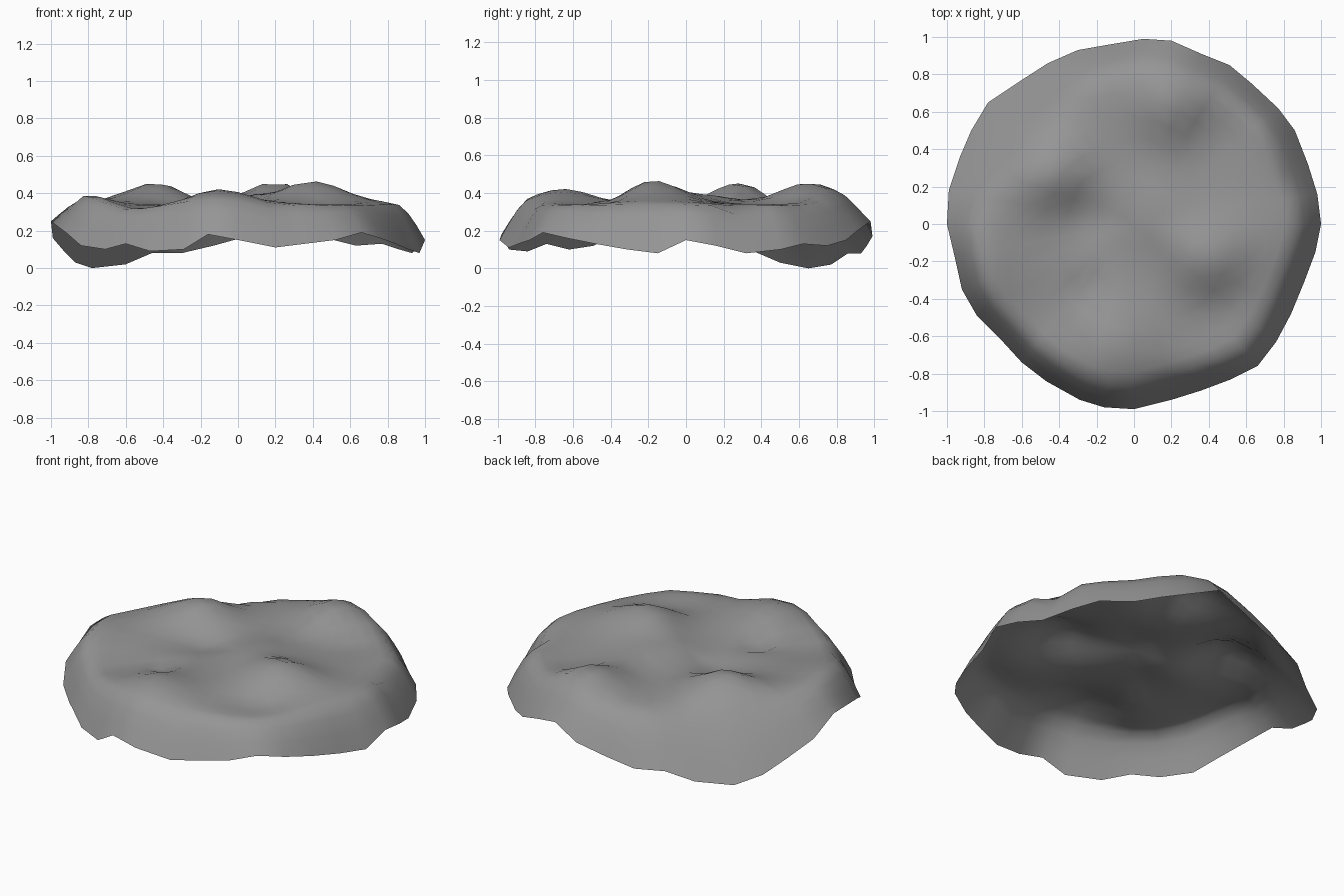
import bpy, bmesh, math

# Uneven rim of the open stone cap: x, y, z going counter-clockwise
RIM = [(1, 0, .15), (.98, .16, .12), (.93, .32, .08), (.86, .5, .1), (.77, .62, .13),
       (.63, .75, .12), (.51, .85, .15), (.36, .91, .2), (.2, .98, .25), (.05, .99, .17),
       (-.13, .96, .12), (-.3, .93, .08), (-.46, .86, .08), (-.6, .77, .02), (-.78, .65, 0),
       (-.87, .5, .03), (-.93, .36, .09), (-.99, .18, .16), (-1, 0, .25), (-.96, -.17, .22),
       (-.92, -.35, .19), (-.84, -.49, .12), (-.71, -.62, .1), (-.6, -.74, .13),
       (-.47, -.84, .09), (-.29, -.94, .1), (-.16, -.98, .18), (0, -.99, .15), (.2, -.94, .11),
       (.36, -.89, .13), (.52, -.83, .15), (.66, -.76, .19), (.76, -.63, .16), (.84, -.48, .13),
       (.91, -.31, .1), (.97, -.15, .08)]

# Bumps and hollows on the top: x, y, height, spread
BUMPS = [(.39, -.18, .12, .15), (-.42, .27, .11, .13), (.2, .65, .12, .15), (-.1, -.65, .08, .15),
         (-.84, -.15, .05, .12), (-.78, -.36, .03, .1), (-.48, -.5, -.03, .14),
         (-.25, .06, -.04, .12), (.45, -.43, -.03, .1), (.4, .5, -.03, .1),
         (-.26, -.36, -.04, .05), (.62, -.1, .02, .13), (-.63, .2, .03, .13),
         (.12, .08, .05, .14)]
# Small dents in the sloping side
DENTS = [(.84, .27, -.07, .05), (.14, -.86, -.06, .05)]
RINGS = [.12, .24, .35, .46, .56, .65, .73, .8, .86, .91, .955, 1]
PLATEAU = .342


def field(items, x, y):
    return sum(h * math.exp(-((x - a) ** 2 + (y - b) ** 2) / (2 * s * s)) for a, b, h, s in items)


def surface_point(rim, t):
    x, y = rim[0] * t, rim[1] * t
    # The slope is gentler on the low back-left side
    lean = max(0, math.cos(math.atan2(rim[1], rim[0]) - math.radians(138)))
    width = .17 + .25 * lean ** 8
    rise = math.sin(math.pi / 2 * min(1, (1 - t) / width))
    z = rim[2] + (PLATEAU + field(BUMPS, x, y) - rim[2]) * rise
    if t < 1:
        z += field(DENTS, x, y)
    return x, y, z


# Stone cap: concentric rings, open underneath
bm = bmesh.new()
centre = bm.verts.new((0, 0, PLATEAU + field(BUMPS, 0, 0)))
rings = [[bm.verts.new(surface_point(p, t)) for p in RIM] for t in RINGS]
n = len(RIM)
for i in range(n):
    j = (i + 1) % n
    bm.faces.new((centre, rings[0][i], rings[0][j]))
    for a, b in zip(rings, rings[1:]):
        bm.faces.new((a[i], b[i], b[j], a[j]))
for f in bm.faces:
    f.smooth = True

mesh = bpy.data.meshes.new("stone_cap")
bm.to_mesh(mesh)
bm.free()

# Mid-grey stone colour
grey = bpy.data.materials.new("stone_grey")
grey.diffuse_color = (.3, .3, .3, 1)
mesh.materials.append(grey)

stone = bpy.data.objects.new("stone_cap", mesh)
bpy.context.collection.objects.link(stone)
